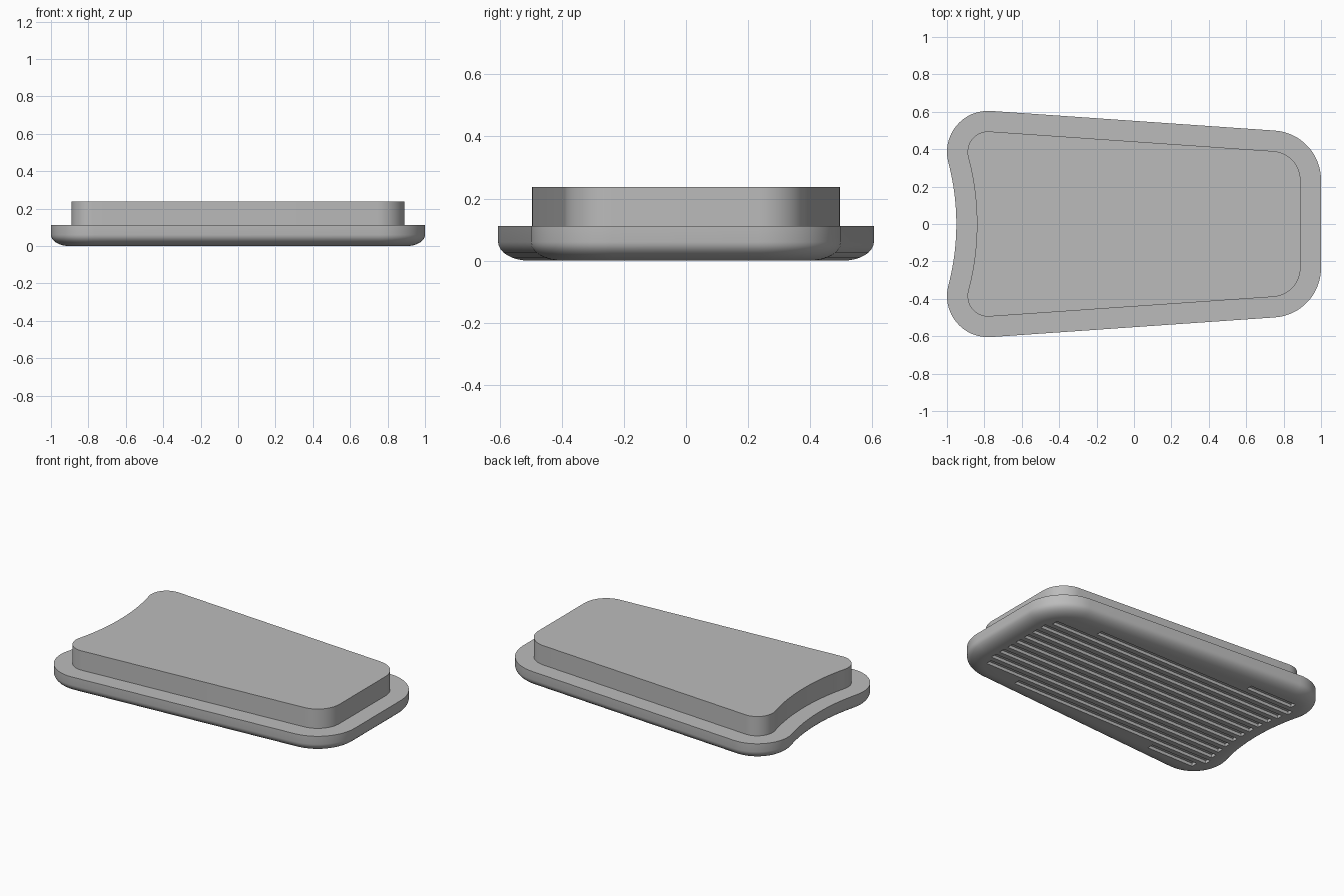
import bpy, bmesh
from math import pi, sin, cos, acos, asin, atan2, hypot, radians

cube = bpy.data.objects.get("Cube")
if cube:
    bpy.data.objects.remove(cube, do_unlink=True)

grey = bpy.data.materials.new("plain grey")
grey.use_nodes = True
grey.diffuse_color = (0.5, 0.5, 0.5, 1)
grey.node_tree.nodes["Principled BSDF"].inputs["Base Color"].default_value = (0.5, 0.5, 0.5, 1)

# Plan shape: wide corner, narrow corner, and a hollow arc across the wide end
WIDE, WIDE_R = (-0.78, 0.385), 0.22
NARROW, NARROW_R = (0.735, 0.235), 0.265
HOLLOW_X, HOLLOW_R = -2.237, 1.287
STEPS = 16


def arc(centre, radius, start, end, steps=STEPS):
    angles = [start + (end - start) * i / steps for i in range(steps + 1)]
    return [(centre[0] + radius * cos(a), centre[1] + radius * sin(a)) for a in angles]


def outline(inset):
    """Closed plan outline, moved inwards by inset."""
    dx, dy = NARROW[0] - WIDE[0], NARROW[1] - WIDE[1]
    side = atan2(dy, dx) + acos((WIDE_R - NARROW_R) / hypot(dx, dy))
    bend = atan2(WIDE[1], WIDE[0] - HOLLOW_X)
    half = arc(NARROW, NARROW_R - inset, 0, side)
    half += arc(WIDE, WIDE_R - inset, side, pi + bend)
    half += arc((HOLLOW_X, 0), HOLLOW_R + inset, bend, 0)[1:]
    return half + [(x, -y) for x, y in reversed(half[:-1])]


def make_object(name, bm):
    bmesh.ops.recalc_face_normals(bm, faces=bm.faces)
    mesh = bpy.data.meshes.new(name)
    bm.to_mesh(mesh)
    bm.free()
    mesh.materials.append(grey)
    obj = bpy.data.objects.new(name, mesh)
    bpy.context.collection.objects.link(obj)
    return obj


def loft(name, levels):
    """Solid through outlines given as (inset, height), closed at both ends."""
    bm = bmesh.new()
    rings = [[bm.verts.new((x, y, z)) for x, y in outline(inset)] for inset, z in levels]
    for low, high in zip(rings, rings[1:]):
        for i in range(len(low)):
            j = (i + 1) % len(low)
            bm.faces.new((low[i], low[j], high[j], high[i]))
    bm.faces.new(rings[0])
    bm.faces.new(rings[-1])
    return make_object(name, bm)


def x_range(points, y):
    """Left and right limits of an outline at a given y."""
    hits = []
    for (x0, y0), (x1, y1) in zip(points, points[1:] + points[:1]):
        if (y0 - y) * (y1 - y) <= 0 and y0 != y1:
            hits.append(x0 + (x1 - x0) * (y - y0) / (y1 - y0))
    return min(hits), max(hits)


def smooth(obj):
    bpy.ops.object.select_all(action='DESELECT')
    obj.select_set(True)
    bpy.context.view_layer.objects.active = obj
    bpy.ops.object.shade_smooth_by_angle(angle=radians(30))


# Flange with a rounded lower rim
EDGE_W, EDGE_H = 0.1, 0.06
rim = [(EDGE_W * (1 - sin(t)), EDGE_H * (1 - cos(t)))
       for t in (pi / 2 * i / 8 for i in range(9))]
flange = loft("flange", rim + [(0, 0.112)])

# Raised block on top
top_block = loft("top_block", [(0.11, 0.105), (0.11, 0.237)])

# Long grip grooves cut into the underside
PITCH, WIDTH, DEPTH, COUNT = 0.075, 0.042, 0.02, 13
limit = outline(0.115)
bm = bmesh.new()
for k in range(COUNT):
    y = (k - (COUNT - 1) / 2) * PITCH
    ends = [x_range(limit, y + s * WIDTH / 2) for s in (-1, 1)]
    left, right = max(e[0] for e in ends), min(e[1] for e in ends)
    box = bmesh.ops.create_cube(bm, size=1)["verts"]
    bmesh.ops.scale(bm, vec=(right - left, WIDTH, 2 * DEPTH), verts=box)
    bmesh.ops.translate(bm, vec=((left + right) / 2, y, 0), verts=box)
cutter = make_object("groove_cutter", bm)
cutter.hide_render = True

cut = flange.modifiers.new("grooves", 'BOOLEAN')
cut.operation = 'DIFFERENCE'
cut.solver = 'EXACT'
cut.object = cutter
bpy.context.view_layer.objects.active = flange
bpy.ops.object.modifier_apply(modifier=cut.name)
bpy.data.objects.remove(cutter, do_unlink=True)

for part in (flange, top_block):
    smooth(part)
